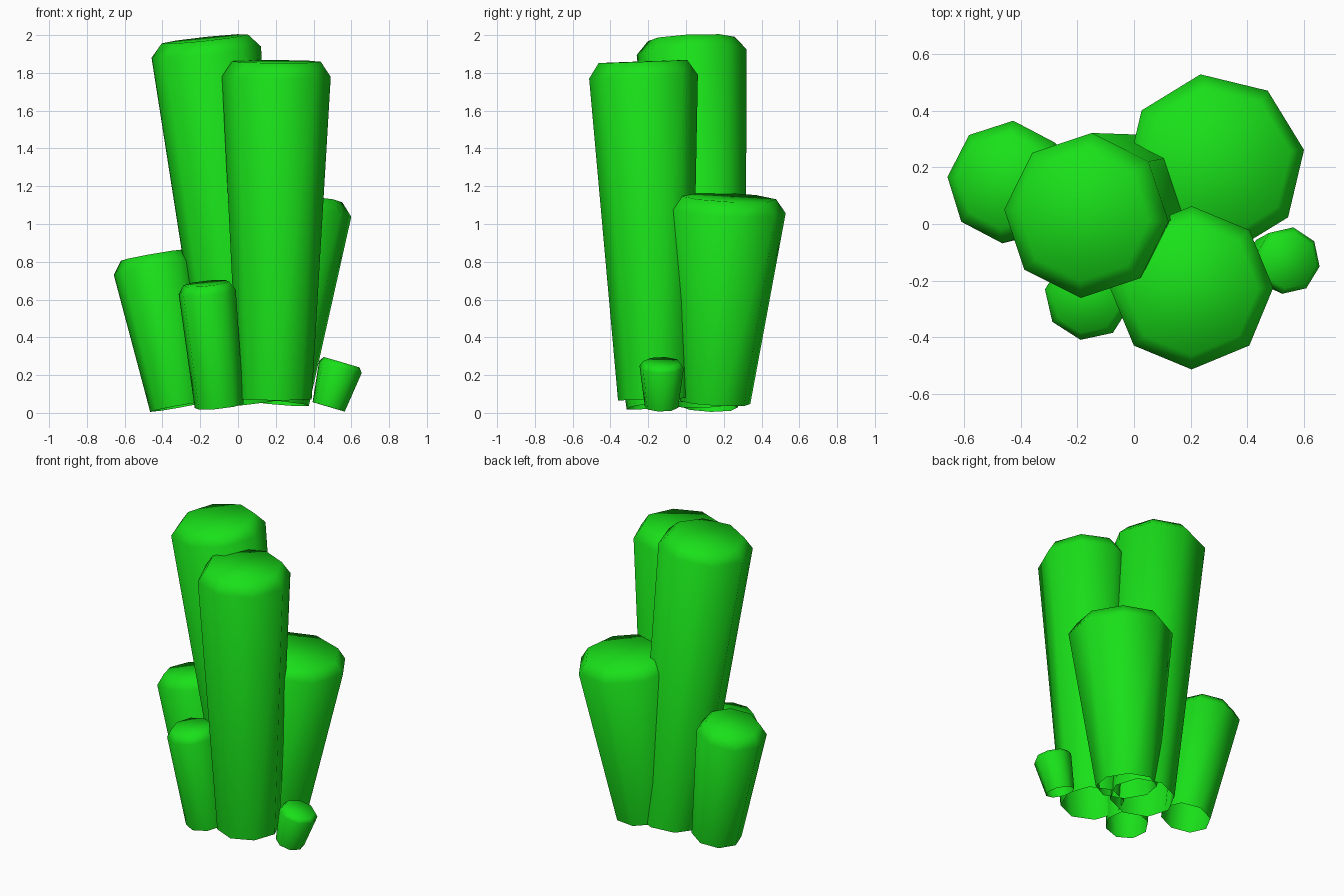
import bpy
import bmesh
import math
from mathutils import Vector

if "Cube" in bpy.data.objects:
    bpy.data.objects.remove(bpy.data.objects["Cube"])

green = bpy.data.materials.new("crystal_green")
green.diffuse_color = (0.01, 0.75, 0.01, 1)
green.use_nodes = True
green.node_tree.nodes["Principled BSDF"].inputs["Base Color"].default_value = green.diffuse_color


def crystal(name, base, base_r, shoulder, shoulder_r, bevel_h, cap_r, turn, sides=8):
    """Leaning tapered octagonal column, bevelled at the top and open underneath."""
    base, shoulder = Vector(base), Vector(shoulder)
    axis = (shoulder - base).normalized()
    rot = Vector((0, 0, 1)).rotation_difference(axis)
    levels = [(base, base_r), (shoulder, shoulder_r), (shoulder + axis * bevel_h, cap_r)]
    bm = bmesh.new()
    rings = []
    for centre, r in levels:
        ring = []
        for i in range(sides):
            a = math.radians(turn) + math.tau * i / sides
            ring.append(bm.verts.new(centre + rot @ Vector((r * math.cos(a), r * math.sin(a), 0))))
        rings.append(ring)
    for low, high in zip(rings, rings[1:]):
        for i in range(sides):
            j = (i + 1) % sides
            bm.faces.new((low[i], low[j], high[j], high[i]))
    bm.faces.new(rings[-1])
    for f in bm.faces:
        f.smooth = True
    mesh = bpy.data.meshes.new(name)
    bm.to_mesh(mesh)
    bm.free()
    mesh.materials.append(green)
    obj = bpy.data.objects.new(name, mesh)
    bpy.context.collection.objects.link(obj)
    return obj


# Three large columns
crystal("tall_crystal", (0.03, 0.115, 0.05), 0.20, (-0.168, 0.03, 1.91), 0.292, 0.07, 0.23, -4)
crystal("front_crystal", (0.195, -0.165, 0.073), 0.195, (0.203, -0.225, 1.78), 0.288, 0.08, 0.235, 0)
crystal("back_crystal", (0.19, 0.155, 0.055), 0.188, (0.285, 0.212, 1.07), 0.32, 0.072, 0.265, 9)

# Three small columns
crystal("left_crystal", (-0.313, 0.12, 0.033), 0.155, (-0.445, 0.148, 0.77), 0.217, 0.066, 0.167, -5)
crystal("short_front_crystal", (-0.10, -0.185, 0.037), 0.132, (-0.163, -0.258, 0.64), 0.154, 0.046, 0.123, -10)
crystal("tiny_right_crystal", (0.48, -0.13, 0.032), 0.09, (0.542, -0.129, 0.243), 0.119, 0.026, 0.1, -10)
